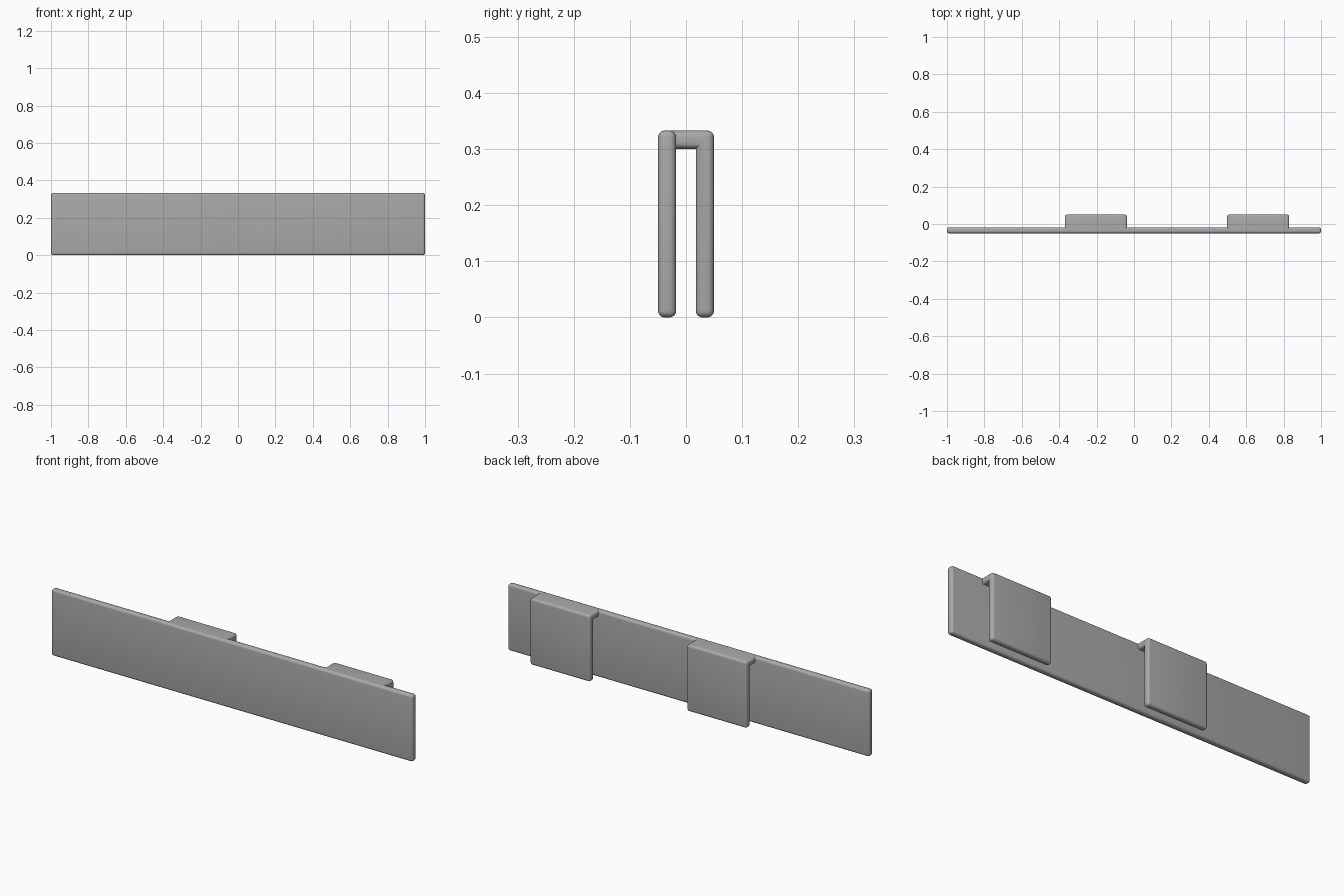
import bpy, bmesh

if "Cube" in bpy.data.objects:
    bpy.data.objects.remove(bpy.data.objects["Cube"], do_unlink=True)

LENGTH, HEIGHT, DEPTH = 2.0, 0.333, 0.1
THICK, ROUND = 0.0325, 0.012
HOOK_WIDTH = 0.333

grey = bpy.data.materials.new("plain grey")
grey.use_nodes = True
grey.diffuse_color = (0.4, 0.4, 0.4, 1)
grey.node_tree.nodes["Principled BSDF"].inputs["Base Color"].default_value = (0.4, 0.4, 0.4, 1)


def rounded_prism(name, profile, x0, x1, keep_sharp):
    """Extrude a (y, z) profile along x and round every edge not kept sharp."""
    bm = bmesh.new()
    face = bm.faces.new([bm.verts.new((x0, y, z)) for y, z in profile])
    ext = bmesh.ops.extrude_face_region(bm, geom=[face])
    moved = [v for v in ext["geom"] if isinstance(v, bmesh.types.BMVert)]
    bmesh.ops.translate(bm, verts=moved, vec=(x1 - x0, 0, 0))
    bmesh.ops.recalc_face_normals(bm, faces=bm.faces[:])
    edges = [e for e in bm.edges if not keep_sharp(e)]
    bmesh.ops.bevel(bm, geom=edges, offset=ROUND, segments=5, profile=0.5,
                    affect='EDGES', clamp_overlap=True)
    mesh = bpy.data.meshes.new(name)
    bm.to_mesh(mesh)
    bm.free()
    mesh.materials.append(grey)
    obj = bpy.data.objects.new(name, mesh)
    bpy.context.collection.objects.link(obj)
    bpy.ops.object.select_all(action='DESELECT')
    obj.select_set(True)
    bpy.context.view_layer.objects.active = obj
    bpy.ops.object.shade_smooth_by_angle()
    return obj


# Long front board
front, back = -DEPTH / 2, DEPTH / 2
rounded_prism("front_board",
              [(front, 0), (front + THICK, 0), (front + THICK, HEIGHT), (front, HEIGHT)],
              -LENGTH / 2, LENGTH / 2, lambda e: False)

# Hooks: a bridge over the top and a flap hanging behind the board
root = front + THICK - ROUND  # bridge meets the flat strip on top of the board
inner, under = back - THICK, HEIGHT - THICK
hook_profile = [(root, under), (inner, under), (inner, 0), (back, 0),
                (back, HEIGHT), (root, HEIGHT)]


def hook_sharp(edge):
    at_root = all(abs(v.co.y - root) < 1e-5 for v in edge.verts)
    in_corner = all(abs(v.co.y - inner) < 1e-5 and abs(v.co.z - under) < 1e-5
                    for v in edge.verts)
    return at_root or in_corner


for name, x in (("right_hook", -0.37), ("left_hook", 0.497)):
    rounded_prism(name, hook_profile, x, x + HOOK_WIDTH, hook_sharp)
